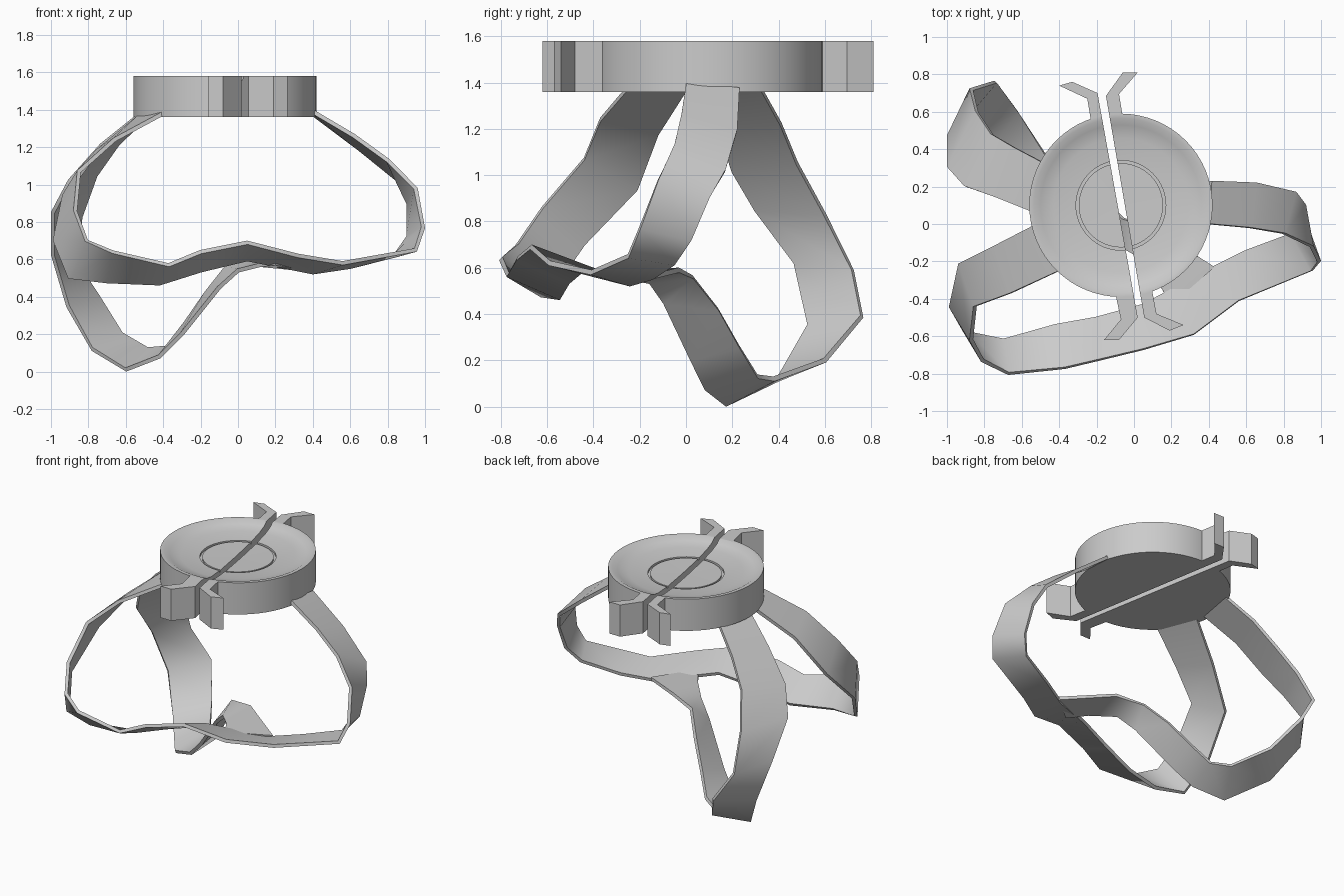
import bpy, bmesh, math
from mathutils import Vector

CX, CY, Z0, Z1 = -0.07, 0.10, 1.36, 1.58


def finish(name, bm, angle):
    me = bpy.data.meshes.new(name)
    bmesh.ops.recalc_face_normals(bm, faces=bm.faces)
    bm.to_mesh(me)
    bm.free()
    ob = bpy.data.objects.new(name, me)
    bpy.context.collection.objects.link(ob)
    smooth(me, angle)
    return ob


def smooth(me, angle):
    me.polygons.foreach_set("use_smooth", [True] * len(me.polygons))
    me.set_sharp_from_angle(angle=math.radians(angle))


def ribbon(name, pairs, thickness=0.022):
    """Thin band between a front edge and a back edge."""
    bm = bmesh.new()
    rows = [[bm.verts.new(p) for p in (r[:3], r[3:])] for r in pairs]
    for (a, b), (c, d) in zip(rows, rows[1:]):
        bm.faces.new((a, b, d, c))
    ob = finish(name, bm, 50)
    mod = ob.modifiers.new("thickness", 'SOLIDIFY')
    mod.thickness, mod.offset = thickness, 0
    bpy.context.view_layer.objects.active = ob
    bpy.ops.object.modifier_apply(modifier=mod.name)
    smooth(ob.data, 50)


def half_dial(name, point, normal):
    """Dished disc turned from a profile, cut off along one side of the slot."""
    profile = [(0, Z0), (0.49, Z0), (0.49, Z1), (0.465, Z1), (0.43, 1.56),
               (0.36, 1.545), (0.24, 1.535), (0.24, 1.52), (0.225, 1.52),
               (0.225, 1.533), (0, 1.53)]
    bm = bmesh.new()
    vs = [bm.verts.new((CX + r, CY, z)) for r, z in profile]
    es = [bm.edges.new(e) for e in zip(vs, vs[1:])]
    bmesh.ops.spin(bm, geom=vs + es, cent=(CX, CY, 0), axis=(0, 0, 1),
                   angle=math.tau, steps=64, use_duplicate=False)
    bmesh.ops.remove_doubles(bm, verts=bm.verts, dist=1e-4)
    cut = bmesh.ops.bisect_plane(bm, geom=bm.verts[:] + bm.edges[:] + bm.faces[:],
                                 plane_co=point, plane_no=normal, clear_outer=True)
    edges = [e for e in bm.edges if e.is_boundary]
    bmesh.ops.holes_fill(bm, edges=edges, sides=0)
    finish(name, bm, 30)


def prism(name, outline):
    bm = bmesh.new()
    f = bm.faces.new([bm.verts.new((x, y, Z0)) for x, y in outline])
    up = bmesh.ops.extrude_face_region(bm, geom=[f], use_keep_orig=True)["geom"]
    for v in up:
        if isinstance(v, bmesh.types.BMVert):
            v.co.z = Z1
    finish(name, bm, 20)


# Dial split by a slanted slot
left_dir = Vector((0.215, -1.20, 0)).normalized()
right_dir = Vector((0.205, -1.185, 0)).normalized()
half_dial("dial_half_left", (-0.195, 0.70, 0), (-left_dir.y, left_dir.x, 0))
half_dial("dial_half_right", (-0.15, 0.685, 0), (right_dir.y, -right_dir.x, 0))

# Bent tabs at both ends of the slot
prism("tab_back_left", [(-0.172, 0.57), (-0.195, 0.70), (-0.33, 0.76),
                        (-0.40, 0.74), (-0.25, 0.67), (-0.23, 0.55)])
prism("tab_back_right", [(-0.13, 0.57), (-0.15, 0.685), (-0.06, 0.81),
                         (0.02, 0.81), (-0.08, 0.695), (-0.06, 0.575)])
prism("tab_front_left", [(-0.005, -0.365), (0.02, -0.50), (-0.08, -0.62),
                         (-0.16, -0.62), (-0.07, -0.51), (-0.10, -0.37)])
prism("tab_front_right", [(0.032, -0.365), (0.055, -0.50), (0.19, -0.57),
                          (0.265, -0.54), (0.12, -0.48), (0.095, -0.345)])

# Main strap: right leg, across the front, left leg
ribbon("main_strap", [
    (0.40, 0.00, 1.39, 0.41, 0.23, 1.37),
    (0.62, -0.02, 1.26, 0.65, 0.22, 1.19),
    (0.80, -0.05, 1.13, 0.86, 0.17, 1.02),
    (0.95, -0.12, 0.98, 0.91, 0.10, 0.90),
    (0.99, -0.20, 0.77, 0.91, 0.02, 0.72),
    (0.95, -0.25, 0.65, 0.84, -0.05, 0.62),
    (0.56, -0.41, 0.58, 0.60, -0.14, 0.56),
    (0.32, -0.59, 0.62, 0.40, -0.24, 0.53),
    (0.05, -0.67, 0.69, 0.05, -0.43, 0.60),
    (-0.20, -0.73, 0.64, -0.20, -0.50, 0.54),
    (-0.37, -0.77, 0.57, -0.42, -0.54, 0.47),
    (-0.67, -0.80, 0.64, -0.70, -0.62, 0.48),
    (-0.81, -0.73, 0.70, -0.90, -0.58, 0.50),
    (-0.87, -0.62, 0.86, -0.98, -0.44, 0.70),
    (-0.85, -0.44, 1.07, -0.93, -0.21, 0.94),
    (-0.66, -0.37, 1.24, -0.75, -0.12, 1.18),
    (-0.40, -0.25, 1.38, -0.52, 0.00, 1.37)])

# Rear strap: back left leg, low bend, back up to the main strap
ribbon("rear_strap", [
    (-0.53, 0.06, 1.37, -0.45, 0.31, 1.40),
    (-0.73, 0.14, 1.21, -0.64, 0.41, 1.22),
    (-0.90, 0.20, 1.02, -0.76, 0.48, 1.05),
    (-0.99, 0.30, 0.85, -0.84, 0.60, 0.83),
    (-0.99, 0.47, 0.62, -0.87, 0.72, 0.59),
    (-0.91, 0.53, 0.35, -0.74, 0.76, 0.39),
    (-0.78, 0.40, 0.12, -0.62, 0.60, 0.20),
    (-0.60, 0.17, 0.01, -0.48, 0.38, 0.12),
    (-0.42, 0.08, 0.08, -0.37, 0.31, 0.13),
    (-0.30, 0.02, 0.20, -0.28, 0.23, 0.26),
    (-0.10, -0.10, 0.45, -0.17, 0.14, 0.42),
    (0.00, -0.16, 0.54, -0.06, 0.03, 0.56),
    (0.12, -0.30, 0.57, 0.12, -0.03, 0.59),
    (0.20, -0.43, 0.58, 0.43, -0.23, 0.54)])
